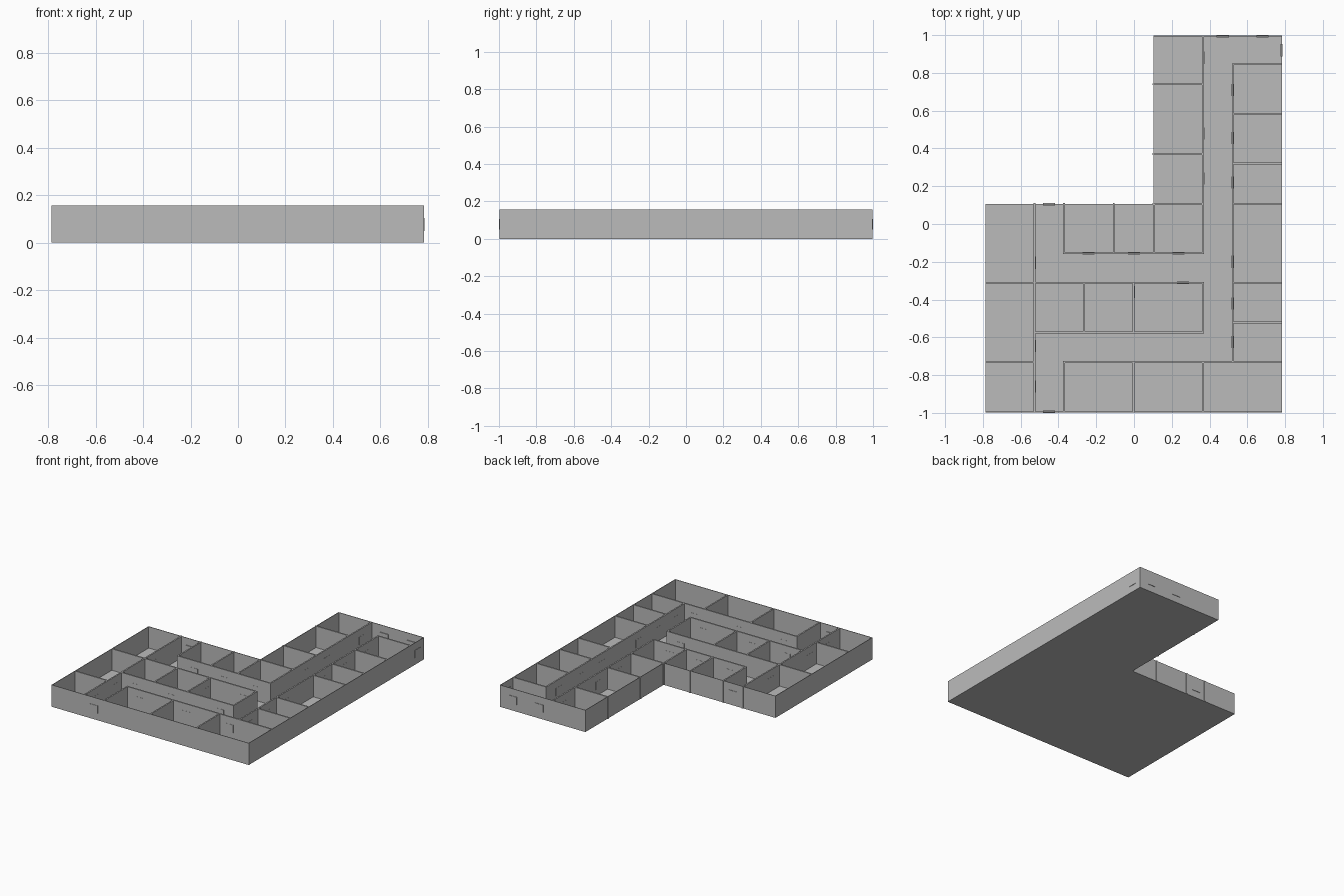
import bpy, bmesh

if "Cube" in bpy.data.objects:
    bpy.data.objects.remove(bpy.data.objects["Cube"])

grey = bpy.data.materials.new("plain grey")
grey.diffuse_color = (0.5, 0.5, 0.5, 1)
grey.use_nodes = True
grey.node_tree.nodes["Principled BSDF"].inputs["Base Color"].default_value = grey.diffuse_color

H = 0.157                                   # wall height
X0, X1, XS = -0.787, 0.784, 0.103           # left, right, inner corner x
Y0, Y1, YS = -0.997, 0.997, 0.107           # front, back, inner corner y


def add_box(bm, x0, x1, y0, y1, z0, z1):
    verts = bmesh.ops.create_cube(bm, size=1)["verts"]
    for v in verts:
        v.co = ((x0 + x1) / 2 + v.co.x * (x1 - x0),
                (y0 + y1) / 2 + v.co.y * (y1 - y0),
                (z0 + z1) / 2 + v.co.z * (z1 - z0))


def finish(bm, name):
    mesh = bpy.data.meshes.new(name)
    bm.to_mesh(mesh)
    bm.free()
    mesh.materials.append(grey)
    obj = bpy.data.objects.new(name, mesh)
    bpy.context.collection.objects.link(obj)


OUTLINE = [(X0, Y0), (X1, Y0), (X1, Y1), (XS, Y1), (XS, YS), (X0, YS)]

# L-shaped floor slab
bm = bmesh.new()
face = bm.faces.new([bm.verts.new((x, y, 0)) for x, y in OUTLINE])
top = bmesh.ops.extrude_face_region(bm, geom=[face])["geom"]
bmesh.ops.translate(bm, vec=(0, 0, 0.003),
                    verts=[g for g in top if isinstance(g, bmesh.types.BMVert)])
bmesh.ops.recalc_face_normals(bm, faces=bm.faces)
finish(bm, "floor")

# Thin outer walls, kept inside the outline
bm = bmesh.new()
t = 0.004
add_box(bm, X0, X1, Y0, Y0 + t, 0, H)
add_box(bm, X1 - t, X1, Y0, Y1, 0, H)
add_box(bm, XS, X1, Y1 - t, Y1, 0, H)
add_box(bm, XS, XS + t, YS - t, Y1, 0, H)
add_box(bm, X0, XS + t, YS - t, YS, 0, H)
add_box(bm, X0, X0 + t, Y0, YS, 0, H)
finish(bm, "outer_walls")

# Inner walls running front to back: x, y from, y to
LENGTHWISE = [
    (-0.526, Y0, YS), (-0.370, -0.155, YS), (-0.370, Y0, -0.73),
    (-0.107, -0.155, YS), (0.105, -0.155, YS), (0.366, -0.155, Y1),
    (0.366, -0.574, -0.311), (0.366, Y0, -0.73), (0.523, -0.73, 0.846),
    (-0.265, -0.574, -0.311), (-0.002, -0.574, -0.311), (-0.002, Y0, -0.73),
]
# Inner walls running side to side: y, x from, x to
CROSSWISE = [
    (0.846, 0.523, X1), (0.583, 0.523, X1), (0.320, 0.523, X1),
    (0.107, 0.523, X1), (-0.311, 0.523, X1), (-0.521, 0.523, X1),
    (0.740, XS, 0.366), (0.371, XS, 0.366), (0.105, XS, 0.366),
    (-0.155, -0.370, 0.366), (-0.311, X0, 0.366), (-0.574, -0.526, 0.366),
    (-0.730, X0, -0.526), (-0.730, -0.370, X1),
]
bm = bmesh.new()
h = 0.005
for x, a, b in LENGTHWISE:
    add_box(bm, x - h, x + h, max(a - h, Y0 + t), min(b + h, Y1 - t), 0, H)
for y, a, b in CROSSWISE:
    add_box(bm, max(a - h, X0 + t), min(b + h, X1 - t), y - h, y + h, 0, H)
finish(bm, "inner_walls")

# Small door plates standing just proud of both wall faces
DOORS_X = {                                  # wall x: door centres in y
    0.366: (0.88, 0.48, 0.24),
    0.523: (0.71, 0.455, 0.22, -0.20, -0.42, -0.625),
    -0.526: (-0.205, -0.645, -0.86), -0.002: (-0.36,), X1 - 0.003: (0.92,),
}
DOORS_Y = {                                  # wall y: door centres in x
    -0.155: (-0.24, 0.0, 0.235), -0.311: (0.26,),
    -0.574: (-0.40, -0.135, 0.26), -0.730: (-0.26, 0.10, 0.445),
    Y0 + 0.003: (-0.45,), YS - 0.003: (-0.45,), Y1 - 0.003: (0.47, 0.68),
}
bm = bmesh.new()
d, w = 0.006, 0.032
for x, centres in DOORS_X.items():
    for c in centres:
        add_box(bm, x - d, x + d, c - w, c + w, 0.05, 0.105)
for y, centres in DOORS_Y.items():
    for c in centres:
        add_box(bm, c - w, c + w, y - d, y + d, 0.05, 0.105)
finish(bm, "door_plates")
